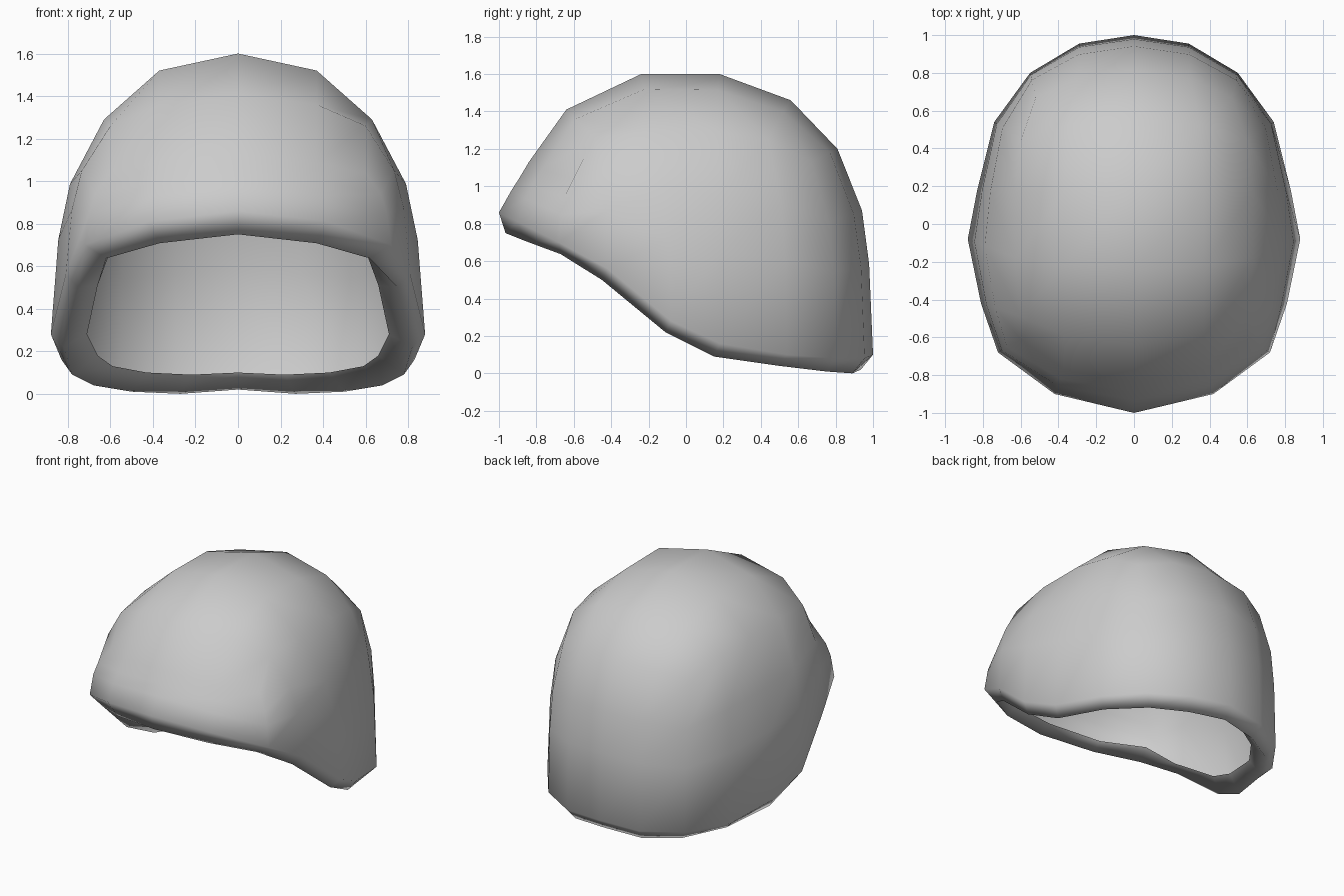
import bpy, bmesh
from mathutils import Vector

# Half outlines of the rim, front centre -> side -> back centre
outer = [(0, -1, .86), (.42, -.9, .81), (.72, -.68, .70), (.81, -.42, .56), (.88, -.08, .28),
         (.83, .18, .16), (.74, .54, .10), (.55, .80, .08), (.29, .955, .08), (0, 1, .1)]
bottom = [(0, -.965, .75), (.37, -.86, .708), (.62, -.67, .637), (.75, -.45, .5), (.82, -.11, .22),
          (.78, .15, .09), (.68, .5, .04), (.5, .75, .01), (.27, .89, 0), (0, .935, .02)]
inner = [(0, -.87, .79), (.36, -.78, .75), (.59, -.58, .70), (.66, -.37, .51), (.71, -.03, .28),
         (.66, .20, .18), (.59, .48, .13), (.43, .69, .1), (.22, .83, .09), (0, .88, .1)]

# Crown stations front -> back: points on the centre line and two side columns
crown = [[(0, -.84, 1.13), (.37, -.77, 1.09), (.60, -.61, 1.04)],
         [(0, -.64, 1.41), (.37, -.59, 1.36), (.60, -.49, 1.26)],
         [(0, -.24, 1.6), (.37, -.22, 1.52), (.63, -.18, 1.29)],
         [(0, .18, 1.6), (.37, .17, 1.515), (.63, .17, 1.29)],
         [(0, .56, 1.46), (.35, .52, 1.40), (.60, .44, 1.25)],
         [(0, .81, 1.2), (.30, .77, 1.18), (.52, .67, 1.13)]]
edge = crown[0] + [row[2] for row in crown[1:5]] + crown[5][::-1]

# Two wall rings between rim and crown edge; inward lean is stronger at the front
lean = [(.42, .70), (.33, .61), (.17, .40), (.14, .36), (.14, .36),
        (.13, .35), (.10, .31), (.09, .29), (.10, .31), (.11, .31)]


def wall_ring(k, fz):
    ring = []
    for o, e, f in zip(outer, edge, lean):
        p = Vector(o).lerp(Vector(e), f[k])
        p.z = o[2] + (e[2] - o[2]) * fz
        ring.append(tuple(p))
    return ring


# Open shell: turned-in lip, rim, wall, then crown patch
bm = bmesh.new()


def strip(a, b):
    for i in range(len(a) - 1):
        quad = (a[i], a[i + 1], b[i + 1], b[i])
        for s in (1, -1):
            vs = [bm.verts.new((s * x, y, z)) for x, y, z in quad]
            bm.faces.new(vs[::s]).smooth = True


rings = [inner, bottom, outer, wall_ring(0, .44), wall_ring(1, .70), edge]
for a, b in zip(rings, rings[1:]):
    strip(a, b)
for a, b in zip(crown, crown[1:]):
    strip(a, b)
bmesh.ops.remove_doubles(bm, verts=bm.verts[:], dist=.001)

mesh = bpy.data.meshes.new("helmet_shell")
bm.to_mesh(mesh)
bm.free()
helmet = bpy.data.objects.new("helmet_shell", mesh)
bpy.context.collection.objects.link(helmet)
